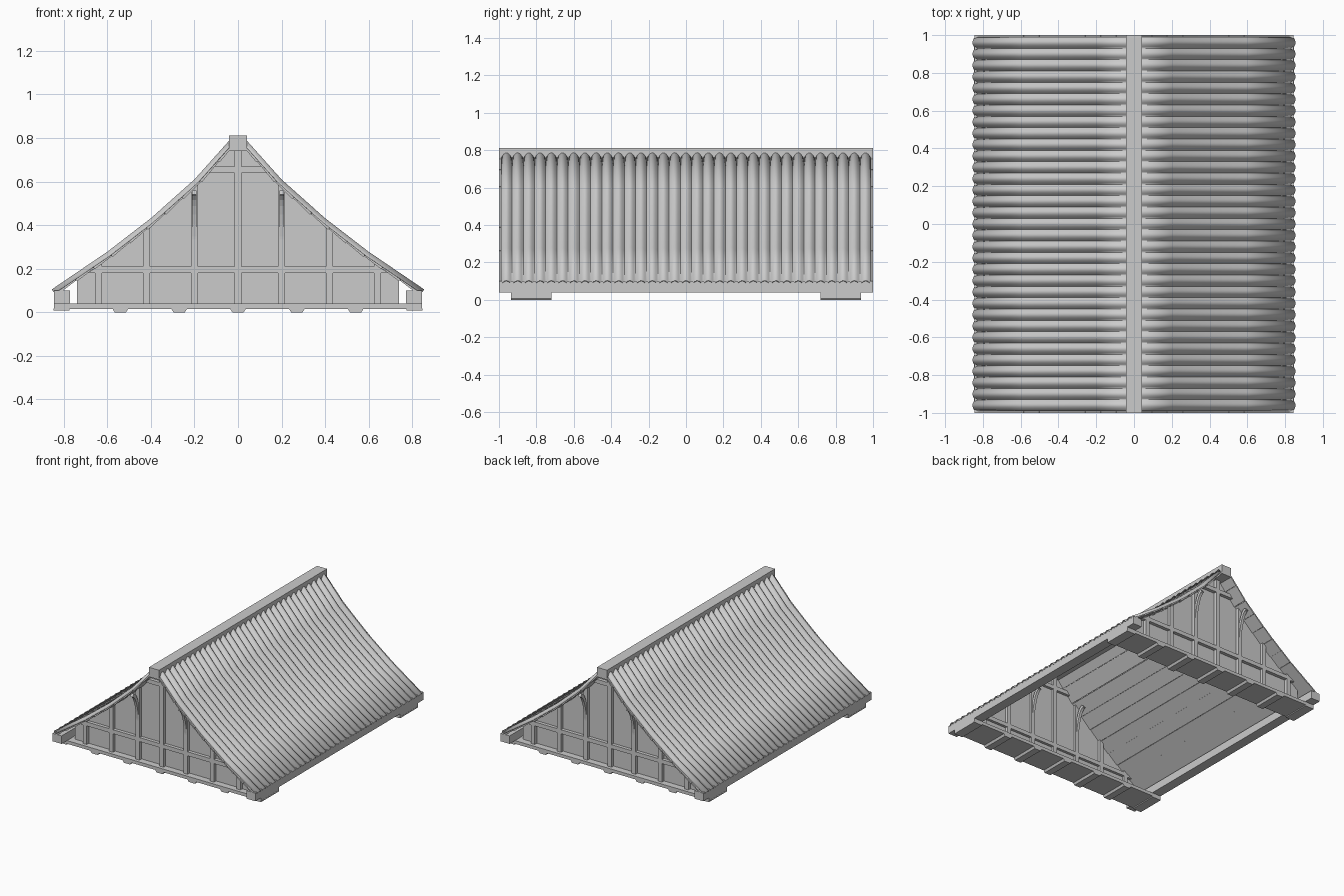
import bpy, bmesh, math
from mathutils import Vector

cube = bpy.data.objects.get("Cube")
if cube:
    bpy.data.objects.remove(cube)

grey = bpy.data.materials.new("light grey")
grey.use_nodes = True
grey.diffuse_color = (0.6, 0.6, 0.6, 1)
grey.node_tree.nodes["Principled BSDF"].inputs["Base Color"].default_value = (0.6, 0.6, 0.6, 1)

# Outer line of the right-hand slope, from ridge to eave (x, z)
SLOPE = [(0.03, 0.8), (0.2, 0.61), (0.4, 0.432), (0.6, 0.278), (0.855, 0.105)]
WAVES = 33
HALF_TILES = 0.99


def slope_z(x):
    x = abs(x)
    for (x0, z0), (x1, z1) in zip(SLOPE, SLOPE[1:]):
        if x <= x1:
            return z0 + (z1 - z0) * (x - x0) / (x1 - x0)
    return SLOPE[-1][1]


def finish(name, bm):
    bmesh.ops.recalc_face_normals(bm, faces=bm.faces[:])
    mesh = bpy.data.meshes.new(name)
    bm.to_mesh(mesh)
    bm.free()
    mesh.materials.append(grey)
    obj = bpy.data.objects.new(name, mesh)
    bpy.context.collection.objects.link(obj)
    return obj


def prism(bm, points, direction):
    """Extrude a flat outline along a direction."""
    face = bm.faces.new([bm.verts.new(p) for p in points])
    out = bmesh.ops.extrude_face_region(bm, geom=[face])
    verts = [g for g in out["geom"] if isinstance(g, bmesh.types.BMVert)]
    bmesh.ops.translate(bm, verts=verts, vec=direction)


def add_box(bm, x0, x1, y0, y1, z0, z1):
    prism(bm, [(x0, y0, z0), (x1, y0, z0), (x1, y1, z0), (x0, y1, z0)], (0, 0, z1 - z0))


def box(name, *limits):
    bm = bmesh.new()
    add_box(bm, *limits)
    return finish(name, bm)


def tiled_slope(name, side):
    """Rows of rounded tiles running from the ridge to the eave."""
    bm = bmesh.new()
    steps = WAVES * 8
    rows = []
    for x, z in SLOPE:
        row = []
        for i in range(steps + 1):
            t = i / steps * WAVES
            drop = 0.02 * (1 - abs(math.sin(math.pi * t)))
            y = -HALF_TILES + 2 * HALF_TILES * i / steps
            row.append(bm.verts.new((side * (x - 0.6 * drop), y, z - 0.8 * drop)))
        rows.append(row)
    for a, b in zip(rows, rows[1:]):
        for i in range(steps):
            bm.faces.new((a[i], a[i + 1], b[i + 1], b[i]))
    obj = finish(name, bm)
    for poly in obj.data.polygons:
        if poly.normal.z < 0:
            poly.flip()
    solid = obj.modifiers.new("thickness", "SOLIDIFY")
    solid.thickness = 0.006
    bpy.ops.object.select_all(action="DESELECT")
    obj.select_set(True)
    bpy.context.view_layer.objects.active = obj
    bpy.ops.object.shade_smooth_by_angle(angle=math.radians(40))


def deck(name, side):
    """Lapped boards lying along the roof under the tiles."""
    bm = bmesh.new()
    count = 10
    for k in range(count):
        xa = 0.03 + 0.81 * k / count
        xb = xa + 0.08
        a, b = Vector((xa, 0, slope_z(xa))), Vector((xb, 0, slope_z(xb)))
        along = (b - a).normalized()
        normal = Vector((-along.z, 0, along.x))
        pts = [a - normal * 0.022, b - normal * 0.022, b - normal * 0.034, a - normal * 0.029]
        prism(bm, [(side * p.x, -1, p.z) for p in pts], (0, 2, 0))
    finish(name, bm)


def gable(label, end):
    """Panel wall with its frame, braces and sill; end is -1 front, 1 back."""
    under = 0.036
    # Panel
    bm = bmesh.new()
    right = [(x, slope_z(x) - under) for x in (0.04, 0.2, 0.4, 0.6, 0.74)]
    outline = [(0.74, 0.04)] + right[::-1] + [(-x, z) for x, z in right] + [(-0.74, 0.04)]
    prism(bm, [(x, end * 0.885, z) for x, z in outline], (0, end * -0.015, 0))
    finish(label + "_gable_panel", bm)

    # Posts and rails show on both faces of the panel
    bm = bmesh.new()
    ya, yb = sorted((end * 0.91, end * 0.85))
    for x in (-0.64, -0.42, -0.2, 0, 0.2, 0.42, 0.64):
        l, r = x - 0.016, x + 0.016
        prism(bm, [(l, ya, 0.04), (r, ya, 0.04), (r, ya, slope_z(r) - under),
                   (l, ya, slope_z(l) - under)], (0, yb - ya, 0))
    for z0, z1 in ((0.18, 0.21), (0.64, 0.67)):
        lo, hi = [next(i / 500 for i in range(500, 0, -1) if slope_z(i / 500) - under > z)
                  for z in (z0, z1)]
        prism(bm, [(-lo, ya, z0), (lo, ya, z0), (hi, ya, z1), (-hi, ya, z1)], (0, yb - ya, 0))
    finish(label + "_gable_frame", bm)

    # Curved braces reaching out from the posts to the overhang
    bm = bmesh.new()
    for x in (-0.2, 0.2):
        for reach, base in ((0.08, 0.905), (-0.08, 0.855)):
            arc = [i / 8 * math.pi / 2 for i in range(9)]
            inner = [(base + reach * (1 - math.cos(a)), 0.23 + 0.31 * math.sin(a)) for a in arc]
            outer = [(y - reach * 0.2, z + 0.02) for y, z in inner]
            prism(bm, [(x - 0.01, end * y, z) for y, z in inner + outer[::-1]], (0.02, 0, 0))
    finish(label + "_braces", bm)

    # Wide sill with cross battens beneath it
    bm = bmesh.new()
    ya, yb = sorted((end * 0.935, end * 0.72))
    add_box(bm, -0.845, 0.845, ya, yb, 0.016, 0.04)
    for x in (-0.54, -0.27, 0, 0.27, 0.54):
        prism(bm, [(x - 0.036, ya, 0.016), (x - 0.026, ya, 0), (x + 0.026, ya, 0),
                   (x + 0.036, ya, 0.016)], (0, yb - ya, 0))
    for x in (-0.81, 0.81):
        add_box(bm, x - 0.036, x + 0.036, ya, yb, 0.008, 0.017)
    finish(label + "_sill", bm)


box("ridge_beam", -0.042, 0.042, -1, 1, 0.74, 0.812)
for label, side in (("left", 1), ("right", -1)):
    xa, xb = sorted((side * 0.77, side * 0.845))
    box(label + "_eave_beam", xa, xb, -1, 1, 0.04, 0.1)
    tiled_slope(label + "_roof_tiles", side)
    deck(label + "_roof_boards", side)
for label, end in (("front", -1), ("back", 1)):
    gable(label, end)
